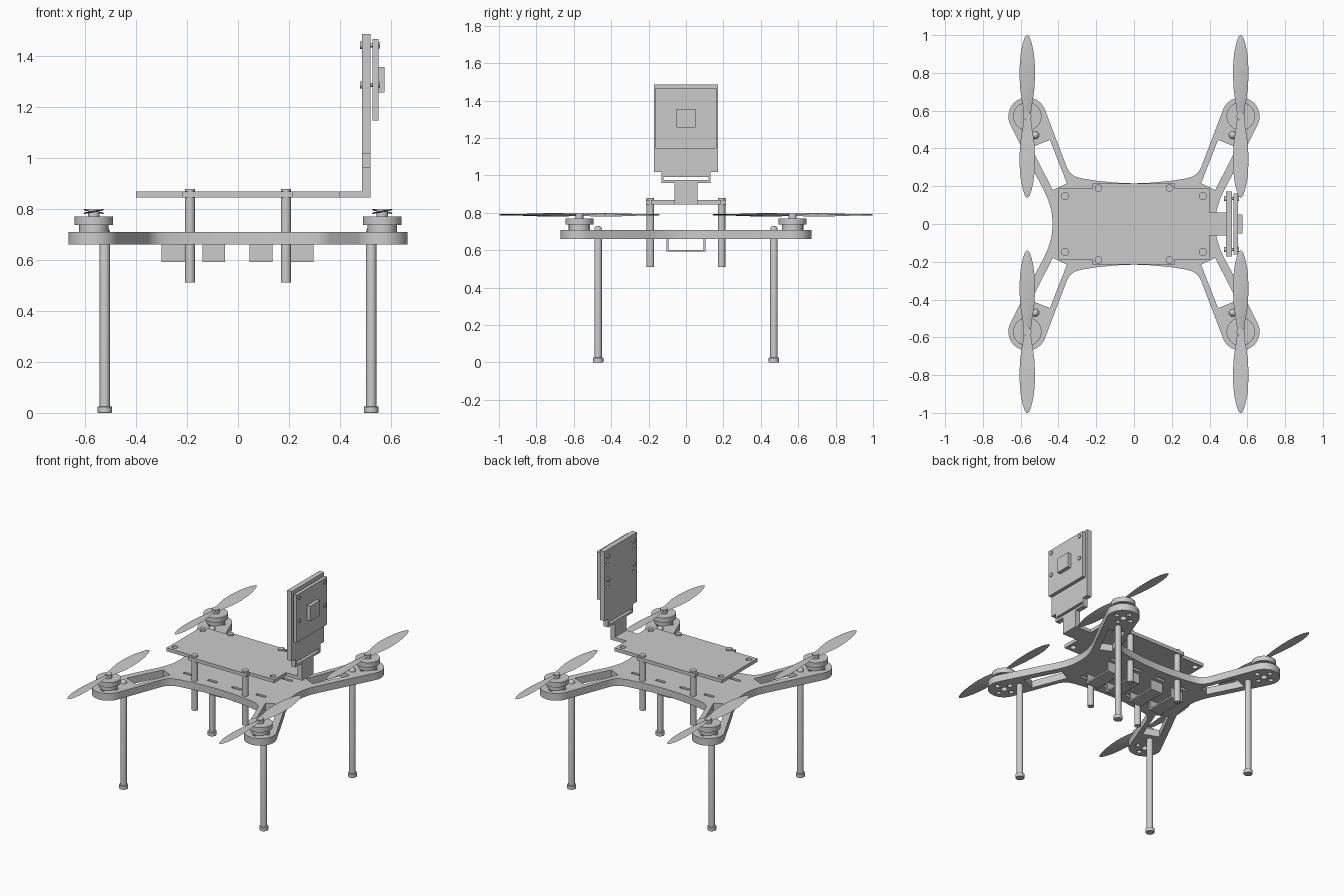
import bpy, bmesh
from math import sin, cos, pi, radians
from mathutils import Matrix, Vector

if "Cube" in bpy.data.objects:
    bpy.data.objects.remove(bpy.data.objects["Cube"])

COL = bpy.context.scene.collection
MX, MY = 0.565, 0.57          # motor position
CORNERS = [(sx, sy) for sx in (-1, 1) for sy in (-1, 1)]


def add_mesh(name, bm):
    bmesh.ops.recalc_face_normals(bm, faces=bm.faces)
    me = bpy.data.meshes.new(name)
    bm.to_mesh(me)
    bm.free()
    ob = bpy.data.objects.new(name, me)
    COL.objects.link(ob)
    return ob


def plate(name, loops, lo, hi, upright=False):
    """Flat plate with holes: the first loop is the outline. Upright = drawn in y,z and thick along x."""
    cu = bpy.data.curves.new(name, 'CURVE')
    cu.dimensions = '2D'
    cu.fill_mode = 'BOTH'
    cu.extrude = (hi - lo) / 2
    for loop in loops:
        sp = cu.splines.new('POLY')
        sp.points.add(len(loop) - 1)
        for p, (x, y) in zip(sp.points, loop):
            p.co = (x, y, 0, 1)
        sp.use_cyclic_u = True
    tmp = bpy.data.objects.new(name + "_outline", cu)
    COL.objects.link(tmp)
    dg = bpy.context.evaluated_depsgraph_get()
    me = bpy.data.meshes.new_from_object(tmp.evaluated_get(dg))
    bm = bmesh.new()
    bm.from_mesh(me)
    bpy.data.objects.remove(tmp)
    bpy.data.meshes.remove(me)
    bmesh.ops.remove_doubles(bm, verts=bm.verts, dist=1e-5)
    m = Matrix.Translation((0, 0, (lo + hi) / 2))
    if upright:
        m = Matrix(((0, 0, 1, 0), (1, 0, 0, 0), (0, 1, 0, 0), (0, 0, 0, 1))) @ m
    bm.transform(m)
    return add_mesh(name, bm)


def circle(x, y, r, n=20):
    return [(x + r * cos(2 * pi * i / n), y + r * sin(2 * pi * i / n)) for i in range(n)]


def rect(x, y, w, h):
    return [(x - w / 2, y - h / 2), (x + w / 2, y - h / 2), (x + w / 2, y + h / 2), (x - w / 2, y + h / 2)]


def four_way(q):
    """Mirror a quarter outline (from the x axis to the y axis) into a closed loop."""
    r = q[::-1]
    return (q[:-1] + [(-x, y) for x, y in r][:-1] + [(-x, -y) for x, y in q][:-1]
            + [(x, -y) for x, y in r][:-1])


def box(name, x0, x1, y0, y1, z0, z1):
    return plate(name, [[(x0, y0), (x1, y0), (x1, y1), (x0, y1)]], z0, z1)


def lathe(name, x, y, profile, n=32):
    """Stack of (radius, z) rings closed at both ends."""
    bm = bmesh.new()
    rings = [[bm.verts.new((px, py, z)) for px, py in circle(x, y, r, n)] for r, z in profile]
    for a, b in zip(rings, rings[1:]):
        for i in range(n):
            bm.faces.new((a[i], a[(i + 1) % n], b[(i + 1) % n], b[i]))
    bm.faces.new(rings[0][::-1])
    bm.faces.new(rings[-1])
    return add_mesh(name, bm)


# Main frame: curved X shape with arm windows, motor screw holes and strap slots
quarter = [(0.43, 0), (0.437, 0.07), (0.455, 0.13), (0.48, 0.185), (0.51, 0.24)]
quarter += [(MX + 0.1 * cos(radians(a)), MY + 0.1 * sin(radians(a))) for a in range(-25, 161, 8)]
quarter += [(0.471, 0.604), (0.365, 0.325), (0.352, 0.292), (0.335, 0.268), (0.31, 0.251),
            (0.27, 0.24), (0.2, 0.229), (0.1, 0.219), (0, 0.215)]
loops = [four_way(quarter)]
window = [(0.445, 0.445), (0.545, 0.405), (0.43, 0.18), (0.355, 0.215)]
for sx, sy in CORNERS:
    loops.append([(sx * x, sy * y) for x, y in window])
    loops.append(circle(sx * MX, sy * MY, 0.02))
    loops += [circle(sx * MX + 0.055 * dx, sy * MY + 0.055 * dy, 0.016, 12)
              for dx, dy in ((1, 0), (-1, 0), (0, 1), (0, -1))]
    loops += [rect(sx * x, sy * 0.14, 0.07, 0.02) for x in (0.09, 0.27)]
plate("main_frame", loops, 0.66, 0.708)

# Top deck with wider middle, tongue toward the sensor mast, and corner holes
deck = [(0.4, -0.062), (0.52, -0.062), (0.52, 0.062), (0.4, 0.062), (0.4, 0.187), (0.215, 0.187),
        (0.215, 0.215), (-0.22, 0.215), (-0.22, 0.187), (-0.4, 0.187), (-0.4, -0.187),
        (-0.22, -0.187), (-0.22, -0.215), (0.215, -0.215), (0.215, -0.187), (0.4, -0.187)]
plate("top_deck", [deck] + [circle(sx * 0.365, sy * 0.148, 0.019) for sx, sy in CORNERS], 0.844, 0.867)

# Sensor mast: upright plate with stepped neck, slot and spare holes
half = [(0.062, 0.867), (0.062, 0.96), (0.132, 0.96), (0.132, 1.017), (0.172, 1.017), (0.172, 1.485)]
mast = half + [(-y, z) for y, z in half[::-1]]
holes = [circle(s * 0.135, z, 0.011, 12) for s in (-1, 1) for z in (1.235, 1.385)]
plate("sensor_mast", [mast, rect(0, 0.984, 0.24, 0.016)] + holes, 0.486, 0.52, True)
plate("sensor_board", [rect(0, 1.305, 0.325, 0.32)], 0.527, 0.55, True)
plate("sensor_chip", [rect(0, 1.305, 0.1, 0.1)], 0.55, 0.574, True)
for s in (-1, 1):
    for z in (1.285, 1.44):
        plate("board_screw", [circle(s * 0.135, z, 0.008, 12)], 0.48, 0.554, True)
        plate("board_screw_head", [circle(s * 0.135, z, 0.014, 12)], 0.477, 0.486, True)
        plate("board_screw_nut", [circle(s * 0.135, z, 0.014, 6)], 0.55, 0.556, True)

# Hanging U-shaped battery straps under the frame
for x in (-0.255, -0.095, 0.09, 0.25):
    u = [(-0.105, 0.665), (-0.105, 0.592), (0.105, 0.592), (0.105, 0.665),
         (0.094, 0.665), (0.094, 0.602), (-0.094, 0.602), (-0.094, 0.665)]
    plate("battery_strap", [u], x - 0.045, x + 0.045, True)


def blade(name, cx, cy, side):
    """Thin twisted propeller blade lofted outward from the hub along y."""
    stations = [(0, 0.02), (0.05, 0.024), (0.09, 0.031), (0.14, 0.038), (0.21, 0.042), (0.28, 0.04),
                (0.34, 0.034), (0.39, 0.023), (0.42, 0.012), (0.43, 0.003)]
    bm = bmesh.new()
    rings = []
    for r, w in stations:
        rot = Matrix.Rotation(radians(2 + 18 * (1 - r / 0.43)) * side, 3, 'Y')
        h = min(0.0035, w / 2)
        sect = [(-w, 0), (0, h), (w, 0), (0, -h)]
        rings.append([bm.verts.new(rot @ Vector((a, 0, b)) + Vector((cx, cy + side * r, 0.789)))
                      for a, b in sect])
    for a, b in zip(rings, rings[1:]):
        for i in range(4):
            bm.faces.new((a[i], a[(i + 1) % 4], b[(i + 1) % 4], b[i]))
    bm.faces.new(rings[0])
    bm.faces.new(rings[-1])
    add_mesh(name, bm)


# Motors, propellers, legs and deck standoffs at each corner
for sx, sy in CORNERS:
    x, y = sx * MX, sy * MY
    lathe("motor", x, y, [(0.057, 0.706), (0.057, 0.737), (0.075, 0.737), (0.075, 0.77),
                          (0.022, 0.77), (0.022, 0.797)], 40)
    blade("propeller_blade", x, y, 1)
    blade("propeller_blade", x, y, -1)
    lathe("leg", sx * 0.522, sy * 0.47, [(0.026, 0), (0.028, 0.003), (0.028, 0.024), (0.02, 0.026),
                                         (0.02, 0.71), (0.017, 0.721), (0.01, 0.728), (0.003, 0.73)], 24)
    lathe("deck_standoff", sx * 0.188, sy * 0.19, [(0.02, 0.51), (0.02, 0.878)], 24)

# Smooth round sides, keep crisp edges
bpy.ops.object.select_all(action='SELECT')
bpy.context.view_layer.objects.active = COL.objects[0]
bpy.ops.object.shade_smooth_by_angle(angle=radians(30))
